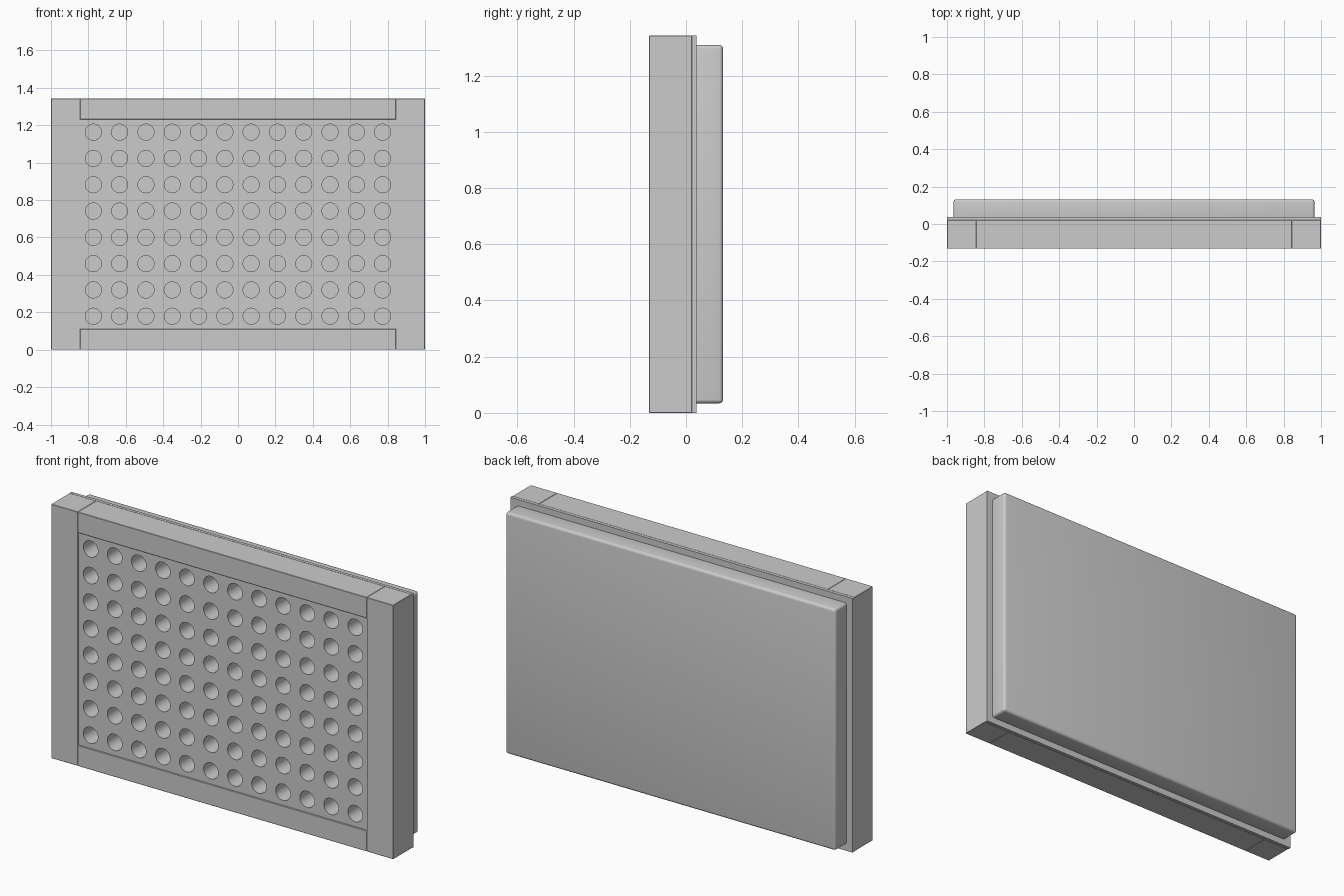
import bpy, bmesh
from mathutils import Matrix

if "Cube" in bpy.data.objects:
    bpy.data.objects.remove(bpy.data.objects["Cube"])

H = 1.342                      # overall height
FRONT, SEAM, PLATE, BACK = -0.132, 0.022, 0.038, 0.132
INNER, RAIL = 0.844, 0.11      # stile inner edge, rail height


def box(name, x, y, z, bevel=0.0, segments=1):
    """Box from (min, max) ranges, with optional rounded edges."""
    bm = bmesh.new()
    bmesh.ops.create_cube(bm, size=1)
    for v in bm.verts:
        for i, (lo, hi) in enumerate((x, y, z)):
            v.co[i] = hi if v.co[i] > 0 else lo
    if bevel:
        bmesh.ops.bevel(bm, geom=bm.edges[:], offset=bevel, segments=segments,
                        profile=0.5, affect='EDGES')
    return finish(name, bm)


def finish(name, bm):
    mesh = bpy.data.meshes.new(name)
    bm.to_mesh(mesh)
    bm.free()
    ob = bpy.data.objects.new(name, mesh)
    bpy.context.collection.objects.link(ob)
    return ob


def smooth(ob):
    bpy.ops.object.select_all(action='DESELECT')
    ob.select_set(True)
    bpy.context.view_layer.objects.active = ob
    bpy.ops.object.shade_smooth_by_angle()


# Frame: two full-height stiles with rails between them
for side, x in (("left", (-1, -INNER)), ("right", (INNER, 1))):
    box(side + "_stile", x, (FRONT, SEAM), (0, H), 0.002)
for side, z in (("bottom", (0, RAIL)), ("top", (H - RAIL, H))):
    box(side + "_rail", (-INNER, INNER), (FRONT, SEAM), z, 0.002)

# Backing plate
box("backing_plate", (-1, 1), (SEAM, PLATE), (0, H))

# Rounded rear housing, its front edge sunk into the plate
housing = box("rear_housing", (-0.965, 0.965), (SEAM, BACK), (0.034, 1.309), 0.014, 4)
smooth(housing)

# Perforated panel, set just behind the frame face
panel = box("perforated_panel", (-INNER, INNER), (FRONT + 0.006, SEAM), (RAIL, H - RAIL))

# Grid of 12 x 8 hole cutters
bm = bmesh.new()
PITCH = 0.1406
for col in range(12):
    for row in range(8):
        pos = ((col - 5.5) * PITCH, -0.05, H / 2 + (row - 3.5) * PITCH)
        bmesh.ops.create_cone(bm, cap_ends=True, segments=32, radius1=0.043,
                              radius2=0.043, depth=0.3,
                              matrix=Matrix.Translation(pos) @ Matrix.Rotation(1.5707963, 4, 'X'))
cutter = finish("hole_cutter", bm)
cutter.hide_render = True

# Cut the holes through to the plate, then discard the cutter
mod = panel.modifiers.new("holes", 'BOOLEAN')
mod.operation = 'DIFFERENCE'
mod.solver = 'EXACT'
mod.object = cutter
bpy.context.view_layer.objects.active = panel
bpy.ops.object.modifier_apply(modifier=mod.name)
bpy.data.objects.remove(cutter)
smooth(panel)
